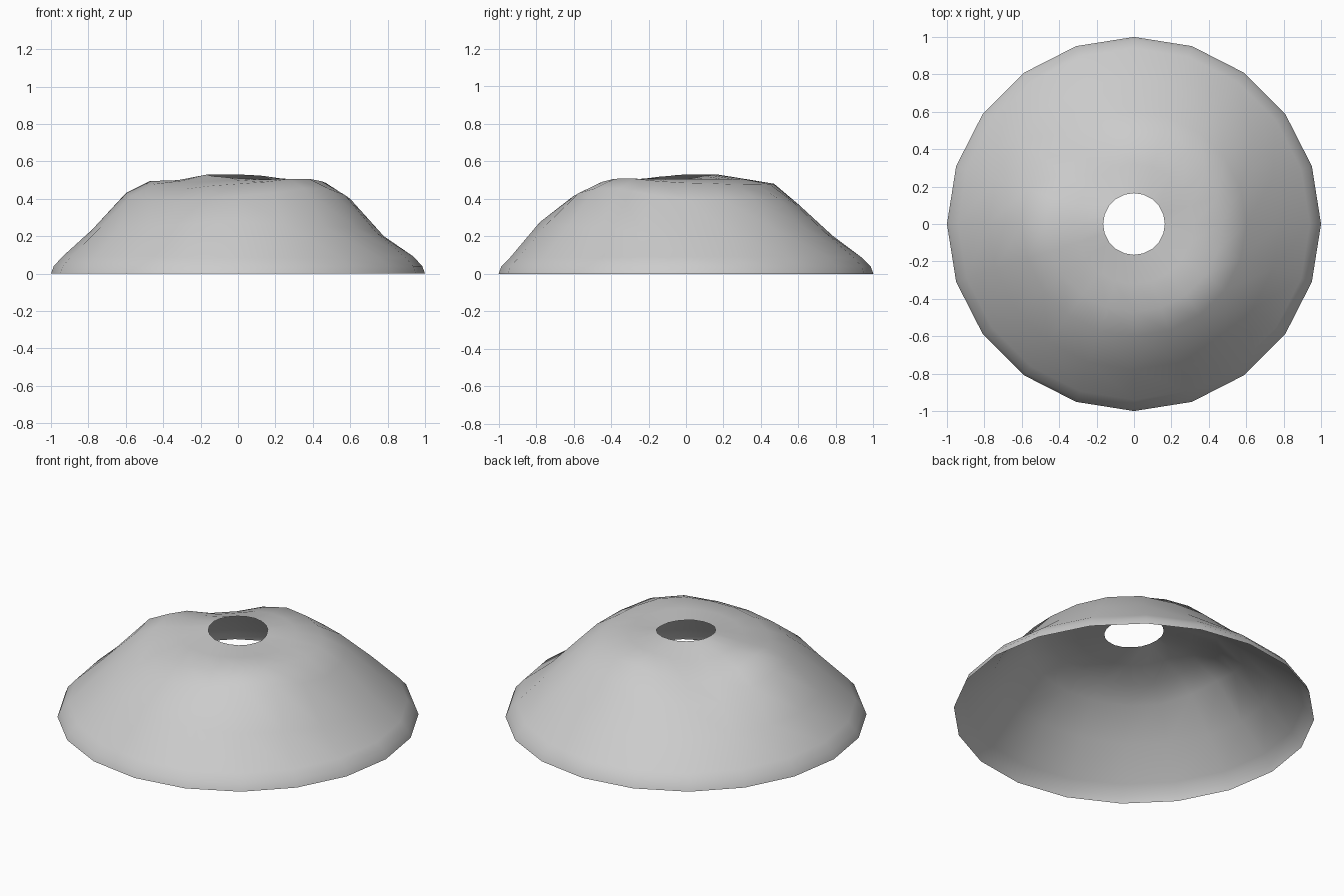
import bpy, bmesh, math

if "Cube" in bpy.data.objects:
    bpy.data.objects.remove(bpy.data.objects["Cube"])

SIDES = 20
RADII = [0.165, 0.32, 0.47, 0.60, 0.78, 0.94]
# Heights at those radii, one profile every 45 degrees starting at +x
PROFILES = [
    [0.505, 0.505, 0.485, 0.40, 0.20, 0.09],
    [0.525, 0.505, 0.475, 0.41, 0.25, 0.09],
    [0.53, 0.505, 0.48, 0.37, 0.205, 0.085],
    [0.53, 0.475, 0.41, 0.33, 0.22, 0.085],
    [0.53, 0.50, 0.495, 0.43, 0.235, 0.09],
    [0.52, 0.49, 0.45, 0.39, 0.25, 0.09],
    [0.51, 0.50, 0.48, 0.415, 0.275, 0.085],
    [0.505, 0.505, 0.51, 0.46, 0.25, 0.085],
]


def height(ring, angle):
    """Blend smoothly between neighbouring profiles."""
    t = angle / (2 * math.pi) * len(PROFILES)
    i = int(t)
    f = t - i
    f = f * f * (3 - 2 * f)
    a = PROFILES[i % len(PROFILES)][ring]
    b = PROFILES[(i + 1) % len(PROFILES)][ring]
    return a + (b - a) * f


# Uneven thin dome with a round opening at the top
bm = bmesh.new()
rings = []
for k, r in enumerate(RADII + [0.985, 1.0]):
    ring = []
    for s in range(SIDES):
        a = 2 * math.pi * s / SIDES
        z = height(k, a) if k < len(RADII) else (0.04 if r < 1 else 0.0)
        ring.append(bm.verts.new((r * math.cos(a), r * math.sin(a), z)))
    rings.append(ring)
for inner, outer in zip(rings, rings[1:]):
    for s in range(SIDES):
        n = (s + 1) % SIDES
        face = bm.faces.new((inner[s], outer[s], outer[n], inner[n]))
        face.smooth = True

mesh = bpy.data.meshes.new("dome_shell")
bm.to_mesh(mesh)
bm.free()
dome = bpy.data.objects.new("dome_shell", mesh)
bpy.context.collection.objects.link(dome)
